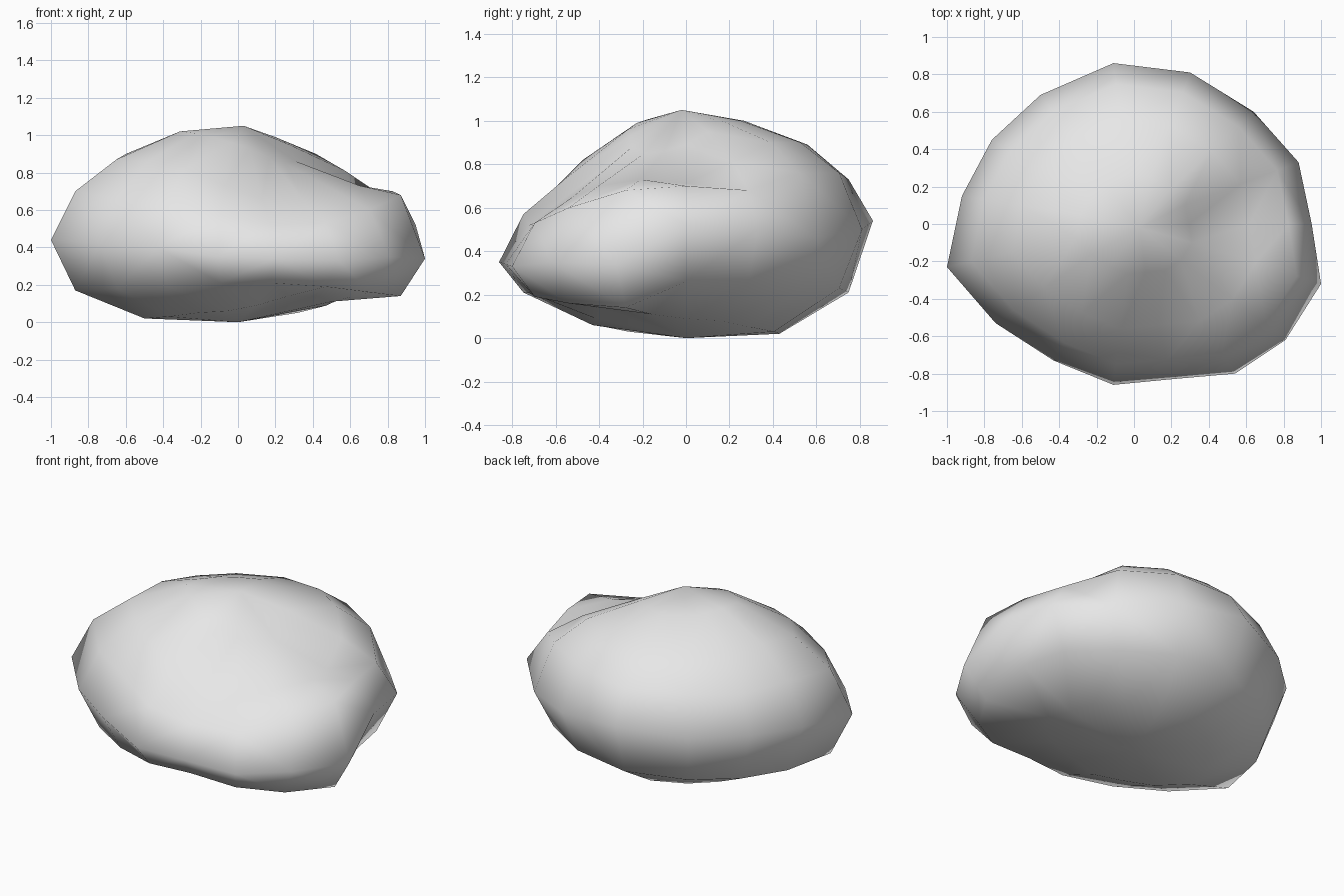
import bpy, bmesh

# Boulder described by meridian columns around its outline:
# rim x, rim y, rim z, then upper heights (outer, middle, inner), lower heights (outer, inner)
COLUMNS = [
    (.95, .00, .52, .70, .71, .89, .26, .09),
    (.88, .33, .50, .68, .81, .95, .25, .08),
    (.64, .60, .46, .76, .90, .99, .23, .05),
    (.30, .81, .50, .76, .90, 1.0, .23, .03),
    (-.11, .86, .54, .73, .89, 1.0, .21, .02),
    (-.50, .69, .50, .73, .89, 1.0, .19, .02),
    (-.76, .45, .50, .71, .89, 1.01, .18, .02),
    (-.92, .15, .48, .73, .90, 1.02, .17, .02),
    (-1.0, -.23, .44, .70, .87, 1.02, .17, .02),
    (-.74, -.53, .42, .66, .86, 1.01, .18, .03),
    (-.43, -.73, .40, .66, .82, .99, .19, .05),
    (-.11, -.86, .35, .57, .73, .96, .21, .06),
    (.20, -.83, .34, .52, .66, .93, .21, .09),
    (.54, -.80, .33, .53, .65, .88, .19, .14),
    (.81, -.62, .35, .60, .70, .85, .16, .14),
    (1.0, -.32, .34, .68, .73, .86, .14, .11),
]
# (scale of the rim outline, column entry giving the height), bottom to top
RINGS = [(.50, 7), (.87, 6), (1.0, 2), (.87, 3), (.65, 4), (.31, 5)]

stone = bpy.data.materials.new("stone grey")
stone.diffuse_color = (.8, .8, .8, 1)

bm = bmesh.new()
rings = [[bm.verts.new((c[0] * s, c[1] * s, c[k])) for c in COLUMNS] for s, k in RINGS]
bottom = bm.verts.new((0, 0, 0))
peak = bm.verts.new((.03, -.02, 1.05))
n = len(COLUMNS)

# Skin between rings, then close both ends
for i in range(n):
    j = (i + 1) % n
    for a, b in zip(rings, rings[1:]):
        bm.faces.new((a[i], a[j], b[j], b[i]))
    bm.faces.new((bottom, rings[0][j], rings[0][i]))
    bm.faces.new((peak, rings[-1][i], rings[-1][j]))
bmesh.ops.recalc_face_normals(bm, faces=bm.faces)
bmesh.ops.triangulate(bm, faces=bm.faces)
for f in bm.faces:
    f.smooth = True

mesh = bpy.data.meshes.new("boulder")
bm.to_mesh(mesh)
bm.free()
mesh.materials.append(stone)
bpy.context.collection.objects.link(bpy.data.objects.new("boulder", mesh))
